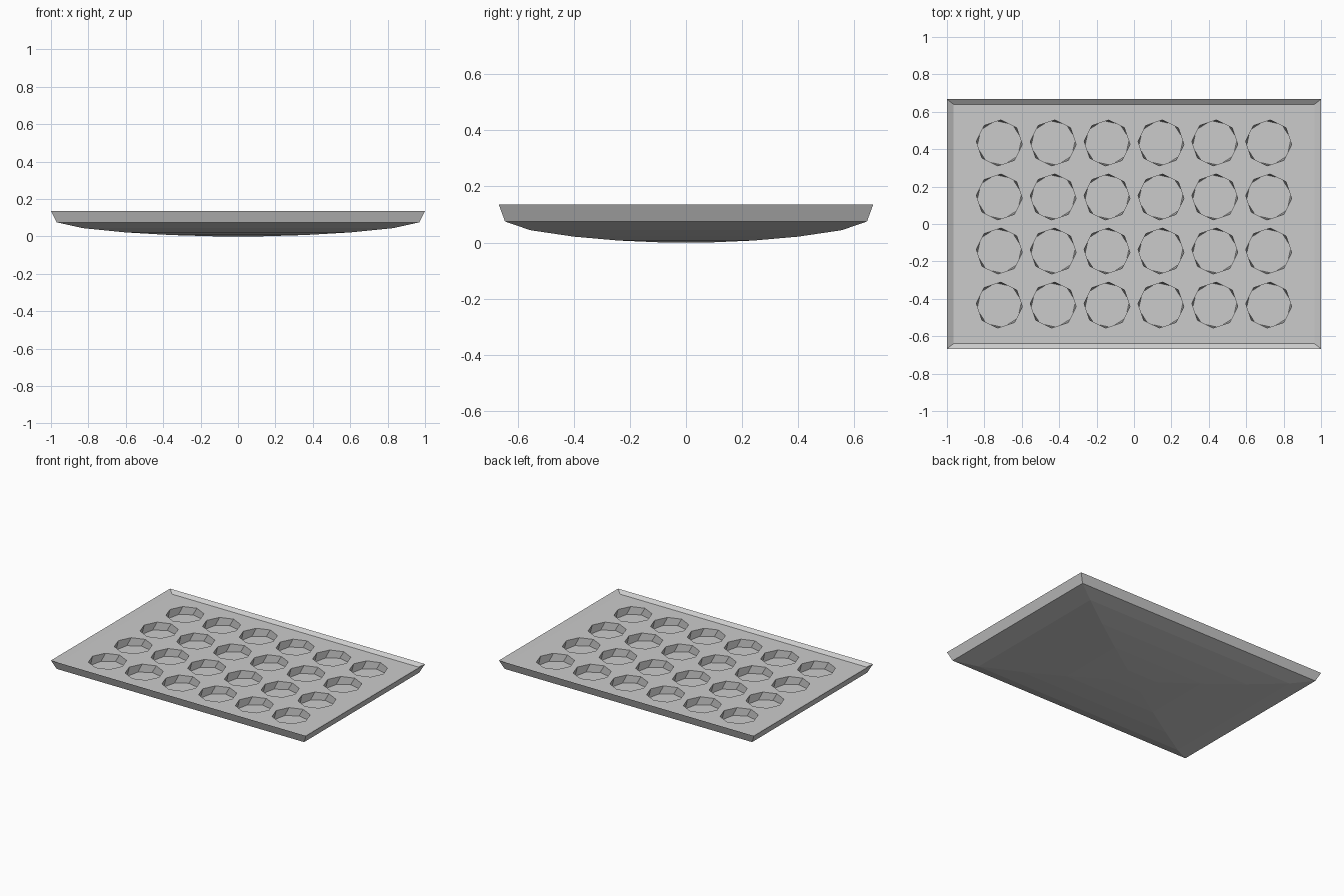
import bpy, bmesh, math

if "Cube" in bpy.data.objects:
    bpy.data.objects.remove(bpy.data.objects["Cube"])

HX, HY = 1.0, 0.667


def finish(name, bm):
    bmesh.ops.recalc_face_normals(bm, faces=bm.faces)
    me = bpy.data.meshes.new(name)
    bm.to_mesh(me)
    bm.free()
    ob = bpy.data.objects.new(name, me)
    bpy.context.collection.objects.link(ob)
    return ob


def loft(bm, rings):
    # bridge consecutive vertex rings and cap both ends
    loops = [[bm.verts.new(p) for p in r] for r in rings]
    for a, b in zip(loops, loops[1:]):
        n = len(a)
        for i in range(n):
            j = (i + 1) % n
            bm.faces.new((a[i], a[j], b[j], b[i]))
    bm.faces.new(loops[0])
    bm.faces.new(loops[-1])


def rect(x, y, z):
    return [(-x, -y, z), (x, -y, z), (x, y, z), (-x, y, z)]


def octagon(cx, cy, r, z, turn):
    return [(cx + r * math.cos(math.radians(45 * i + turn)),
             cy + r * math.sin(math.radians(45 * i + turn)), z) for i in range(8)]


# tray: bowed underside, flared rim, slightly sunken deck
bm = bmesh.new()
loft(bm, [
    rect(0.12, 0.08, 0.0),
    rect(0.36, 0.24, 0.007),
    rect(0.60, 0.40, 0.021),
    rect(0.83, 0.555, 0.044),
    rect(0.97, 0.645, 0.075),
    rect(HX, HY, 0.135),
    rect(0.965, 0.64, 0.115),
])
tray = finish("baking_tray", bm)

# eight-sided wells in a 6 x 4 grid
bm = bmesh.new()
for i in range(6):
    for j in range(4):
        cx, cy = (i - 2.5) * 0.288, (j - 1.5) * 0.289
        loft(bm, [octagon(cx, cy, 0.121, 0.062, 10),
                  octagon(cx, cy, 0.123, 0.115, -4),
                  octagon(cx, cy, 0.123, 0.2, -4)])
cutter = finish("well_cutters", bm)
cutter.hide_render = True

mod = tray.modifiers.new("wells", 'BOOLEAN')
mod.operation = 'DIFFERENCE'
mod.solver = 'EXACT'
mod.object = cutter
bpy.context.view_layer.objects.active = tray
tray.select_set(True)
bpy.ops.object.modifier_apply(modifier=mod.name)
bpy.data.objects.remove(cutter)
